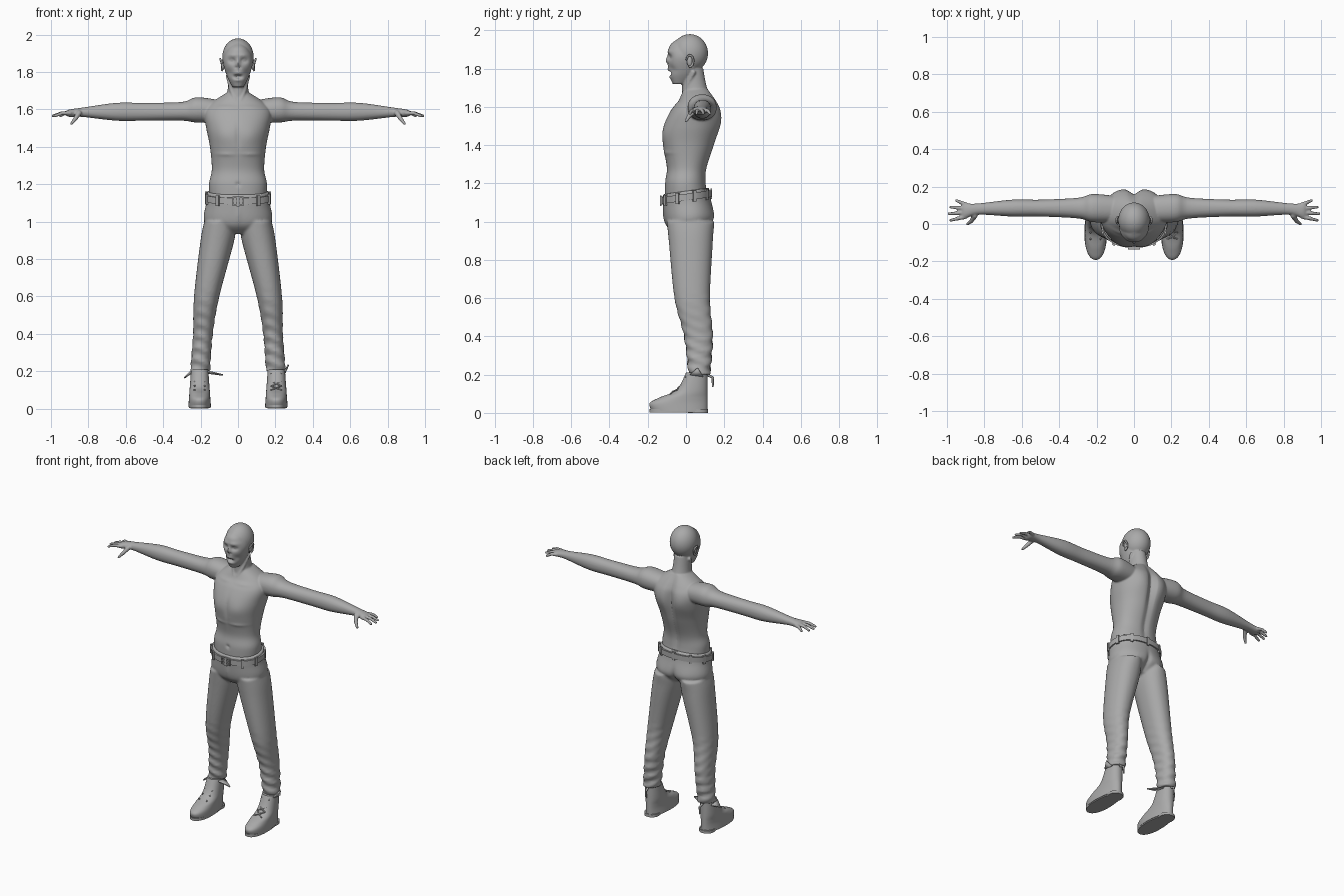
import bpy, bmesh, math
from mathutils import Vector, Matrix

if "Cube" in bpy.data.objects:
    bpy.data.objects.remove(bpy.data.objects["Cube"])

FRONT, BACK = -1, 1
SIDES = {"left": 1, "right": -1}
shade = (.4, .4, .4, 1)
grey = bpy.data.materials.new("clay_grey")
grey.use_nodes = True
grey.diffuse_color = shade
grey.node_tree.nodes["Principled BSDF"].inputs["Base Color"].default_value = shade


def outline(angle, power):
    c, s = math.cos(angle), math.sin(angle)
    return (math.copysign(abs(c) ** (2 / power), c), math.copysign(abs(s) ** (2 / power), s))


def blend(a, b, c, d, t):
    """Catmull-Rom curve between b and c."""
    return (2 * b + (c - a) * t + (2 * a - 5 * b + 4 * c - d) * t**2
            + (3 * b - a - 3 * c + d) * t**3) / 2


def loft(bm, rows, upright=True, side=1, power=2.2, count=64, steps=6, tilt=0, egg=0):
    """Smooth closed loft; each row is position, then low and high of both cross axes."""
    last, rings = len(rows) - 1, []
    for i in range(last):
        near = [Vector(rows[max(0, min(last, i + k))]) for k in (-1, 0, 1, 2)]
        for step in range(steps + (i == last - 1)):
            along, p_low, p_high, q_low, q_high = blend(*near, step / steps)
            ring = []
            for k in range(count):
                u, v = outline(math.tau * k / count, power)
                u *= 1 - egg * (v + 1) / 2
                p = (p_low + p_high) / 2 + u * (p_high - p_low) / 2
                q = (q_low + q_high) / 2 + v * (q_high - q_low) / 2
                x, y, z = (p, q, along + tilt * q) if upright else (along, p, q)
                ring.append(bm.verts.new((x * side, y, z)))
            rings.append(ring)
    for lower, upper in zip(rings, rings[1:]):
        for k in range(count):
            bm.faces.new((lower[k], lower[k - 1], upper[k - 1], upper[k]))
    bm.faces.new(rings[0])
    bm.faces.new(rings[-1])


def centred(rows, middle=0):
    return [(z, middle - half, middle + half, front, back) for z, half, front, back in rows]


def push(bm, facing, x, z, wide, tall, by):
    """Raise or dent a soft mirrored spot on the front or back."""
    for v in bm.verts:
        weight = max(0, min(1, v.co.y * facing * 20))
        distance = ((abs(v.co.x) - x) / wide) ** 2 + ((v.co.z - z) / tall) ** 2
        v.co.y += facing * weight * by * math.exp(-distance)


def ball(bm, centre, scale, detail=8):
    bmesh.ops.create_uvsphere(bm, u_segments=detail * 2, v_segments=detail, radius=1,
                              matrix=Matrix.LocRotScale(Vector(centre), None, Vector(scale)))


def limb(bm, points, start, end, side=1):
    """Tapered rounded tube through the points."""
    pts = [Vector((x * side, y, z)) for x, y, z in points]
    radii = [start + (end - start) * i / (len(pts) - 1) for i in range(len(pts))]
    for p, r in zip(pts, radii):
        ball(bm, p, (r, r, r))
    for p, q, r_start, r_end in zip(pts, pts[1:], radii, radii[1:]):
        turn = (q - p).to_track_quat("Z", "Y")
        bmesh.ops.create_cone(bm, cap_ends=True, segments=12, radius1=r_start, radius2=r_end,
                              depth=(q - p).length, matrix=Matrix.LocRotScale((p + q) / 2, turn, None))


def box(bm, centre, size, turn=0):
    bmesh.ops.create_cube(bm, size=1, matrix=Matrix.LocRotScale(
        Vector(centre), Matrix.Rotation(turn, 3, "Z"), Vector(size)))


def finish(name, bm, voxel=0):
    bmesh.ops.recalc_face_normals(bm, faces=bm.faces)
    mesh = bpy.data.meshes.new(name)
    bm.to_mesh(mesh)
    bm.free()
    mesh.materials.append(grey)
    ob = bpy.data.objects.new(name, mesh)
    bpy.context.collection.objects.link(ob)
    bpy.ops.object.select_all(action="DESELECT")
    ob.select_set(True)
    bpy.context.view_layer.objects.active = ob
    if voxel:
        remesh = ob.modifiers.new("blend", "REMESH")
        remesh.mode, remesh.voxel_size, remesh.use_smooth_shade = "VOXEL", voxel, True
        soften = ob.modifiers.new("soften", "SMOOTH")
        soften.factor, soften.iterations = .5, 4
    else:
        bpy.ops.object.shade_smooth_by_angle(angle=math.radians(40))
    return ob


# Cranium, face and torso
body = bmesh.new()
ball(body, (0, .02, 1.88), (.084, .095, .1), detail=32)
loft(body, centred([(1.72, .03, -.07, 0), (1.78, .06, -.09, .06), (1.86, .08, -.095, .08),
                    (1.92, .06, -.085, .08), (1.95, .03, -.05, .05)]), steps=9)
loft(body, centred([(1.1, .15, -.11, .12), (1.2, .155, -.11, .105), (1.28, .14, -.1, .11),
                    (1.4, .15, -.12, .15), (1.5, .17, -.115, .18), (1.58, .18, -.08, .18),
                    (1.63, .15, -.04, .16), (1.69, .06, -.01, .12)]), steps=9)

# Eye sockets, brows, nose, cheeks and open mouth
push(body, FRONT, x=.03, z=1.86, wide=.02, tall=.012, by=-.017)
push(body, FRONT, x=.03, z=1.89, wide=.03, tall=.01, by=.006)
push(body, FRONT, x=0, z=1.845, wide=.01, tall=.02, by=.014)
push(body, FRONT, x=.01, z=1.825, wide=.006, tall=.006, by=-.01)
push(body, FRONT, x=.045, z=1.795, wide=.02, tall=.02, by=-.009)
for lip in (1.757, 1.793):
    push(body, FRONT, x=0, z=lip, wide=.02, tall=.007, by=.007)
push(body, FRONT, x=0, z=1.775, wide=.02, tall=.009, by=-.03)

# Chest, collar bones, belly and navel
push(body, FRONT, x=.07, z=1.46, wide=.06, tall=.05, by=.008)
push(body, FRONT, x=.08, z=1.615, wide=.06, tall=.01, by=.006)
push(body, FRONT, x=.07, z=1.36, wide=.05, tall=.01, by=.005)
push(body, FRONT, x=0, z=1.45, wide=.01, tall=.08, by=-.005)
push(body, FRONT, x=0, z=1.2, wide=.01, tall=.01, by=-.01)

# Spine groove and shoulder blades
push(body, BACK, x=0, z=1.52, wide=.025, tall=.13, by=-.028)
push(body, BACK, x=0, z=1.28, wide=.02, tall=.13, by=-.01)
push(body, BACK, x=.085, z=1.54, wide=.05, tall=.07, by=.01)

# Neck, arms, hands and fingers
loft(body, centred([(1.6, .08, -.03, .15), (1.7, .056, -.02, .11), (1.8, .05, -.03, .09)]), power=2)
arm = [(.1, .01, .15, 1.53, 1.65), (.22, .01, .16, 1.53, 1.665), (.3, .03, .14, 1.54, 1.64),
       (.5, .04, .13, 1.54, 1.635), (.65, .04, .13, 1.54, 1.635), (.83, .05, .11, 1.56, 1.61),
       (.9, .03, .11, 1.56, 1.6), (.92, .03, .11, 1.57, 1.59)]
for s in SIDES.values():
    ball(body, (s * .03, -.07, 1.863), (.014, .012, .01))
    loft(body, arm, upright=False, side=s)
    limb(body, [(.055, .04, 1.78), (.035, 0, 1.7), (.012, -.025, 1.64)], .011, .009, s)
    for i, tip in enumerate((.95, .98, .99, .98)):
        knuckle_y, tip_y = .105 - .022 * i, .125 - .035 * i
        middle = ((.9 + tip) / 2, (knuckle_y + tip_y) / 2, 1.58)
        limb(body, [(.9, knuckle_y, 1.58), middle, (tip, tip_y, 1.565)], .012, .008, s)
    limb(body, [(.85, .045, 1.58), (.87, .015, 1.55), (.89, 0, 1.525)], .015, .008, s)
finish("bare_body", body, voxel=.005)

# Ears
for name, s in SIDES.items():
    bm = bmesh.new()
    ball(bm, (s * .08, .02, 1.84), (.01, .016, .03))
    rim = []
    for i in range(11):
        a = i * .45 - 1.6
        rim.append((.085 + .01 * max(0, math.sin(a)), .02 + .018 * math.cos(a), 1.84 + .03 * math.sin(a)))
    limb(bm, rim, .006, .005, s)
    finish(name + "_ear", bm)

# Trousers, creased toward the hem
bm = bmesh.new()
loft(bm, centred([(1.16, .167, -.12, .12), (1.1, .17, -.12, .13), (1, .18, -.105, .145),
                  (.94, .1, -.05, .09)]), tilt=.14)
leg = [(1, .01, .18, -.1, .14), (.9, .02, .2, -.09, .14), (.6, .1, .235, -.06, .125),
       (.4, .135, .24, -.01, .14), (.2, .15, .255, .015, .125)]
for s in SIDES.values():
    loft(bm, leg, side=s, steps=12)
push(bm, BACK, x=.085, z=1, wide=.06, tall=.05, by=.008)
push(bm, BACK, x=0, z=.98, wide=.015, tall=.07, by=-.02)
push(bm, FRONT, x=0, z=1.03, wide=.012, tall=.05, by=.005)
for v in bm.verts:
    fade = max(0, min(1, 2 - 3 * v.co.z))
    v.co.y += .005 * fade * math.sin(v.co.z * 95 + v.co.x * 35)
    v.co.x += .003 * fade * math.sin(v.co.z * 110 + v.co.y * 40)
finish("trousers", bm, voxel=.007)

# Belt with loops and buckle
bm = bmesh.new()
loft(bm, centred([(z, .177, -.128, .136) for z in (1.11, 1.145)]), tilt=.14, steps=1)
finish("belt", bm)
bm = bmesh.new()
for i in range(10):
    u, v = outline(math.tau * (i + .5) / 10, 2.2)
    y = .132 * v
    box(bm, (.177 * u, y, 1.127 + .14 * y), (.01, .018, .056), math.atan2(v, u))
finish("belt_loops", bm)
bm = bmesh.new()
for s in SIDES.values():
    box(bm, (s * .028, -.13, 1.11), (.008, .012, .046))
    box(bm, (0, -.13, 1.11 + s * .02), (.06, .012, .007))
box(bm, (0, -.13, 1.11), (.05, .01, .006))
finish("belt_buckle", bm)

# Boots with soles, laces and loose ankle flaps
ankle = .205
instep = [(.01, -.18), (.05, -.19), (.08, -.14), (.12, -.05), (.21, 0)]
boot = centred([(z, .066 - z * .08, front, .112) for z, front in instep], ankle)
sole = centred([(z, .063, -.19, .115) for z in (.003, .02)], ankle)
heel = centred([(z, .048, .01, .116) for z in (0, .018)], ankle)
flaps = {"left": [(.25, (.27, .06, .235))],
         "right": [(.25, (.287, .04, .165), ), (.16, (.08, .03, .18))]}
for name, s in SIDES.items():
    bm = bmesh.new()
    loft(bm, boot, side=s, egg=.15)
    finish(name + "_boot", bm)
    bm = bmesh.new()
    loft(bm, sole, side=s, egg=.2, steps=1)
    loft(bm, heel, side=s, steps=1)
    finish(name + "_sole", bm)
    bm = bmesh.new()
    limb(bm, [(.205, .108, .2), (.2, .14, .185), (.2, .14, .14)], .007, .005, s)
    rows = [(-.08 * (1 - i / 4) ** 2, .1 + .022 * i) for i in range(5)]
    for (y, z), (next_y, next_z) in zip(rows, rows[1:]):
        for out in (-.027, .027):
            if name == "left":
                middle = (ankle, (y + next_y) / 2 - .008, (z + next_z) / 2)
                limb(bm, [(ankle + out, y, z), middle, (ankle - out, next_y, next_z)], .004, .004)
            else:
                ball(bm, (-ankle - out, y, z), (.005, .005, .005))
    finish(name + "_laces", bm)
    bm = bmesh.new()
    for root, (x, y, z) in flaps[name]:
        corners = [(root, .02, .2), (root, .09, .19), (x, y, z)]
        bm.faces.new([bm.verts.new((cx * s, cy, cz)) for cx, cy, cz in corners])
    plate = finish(name + "_flaps", bm).modifiers.new("thickness", "SOLIDIFY")
    plate.thickness, plate.offset = .008, 0
